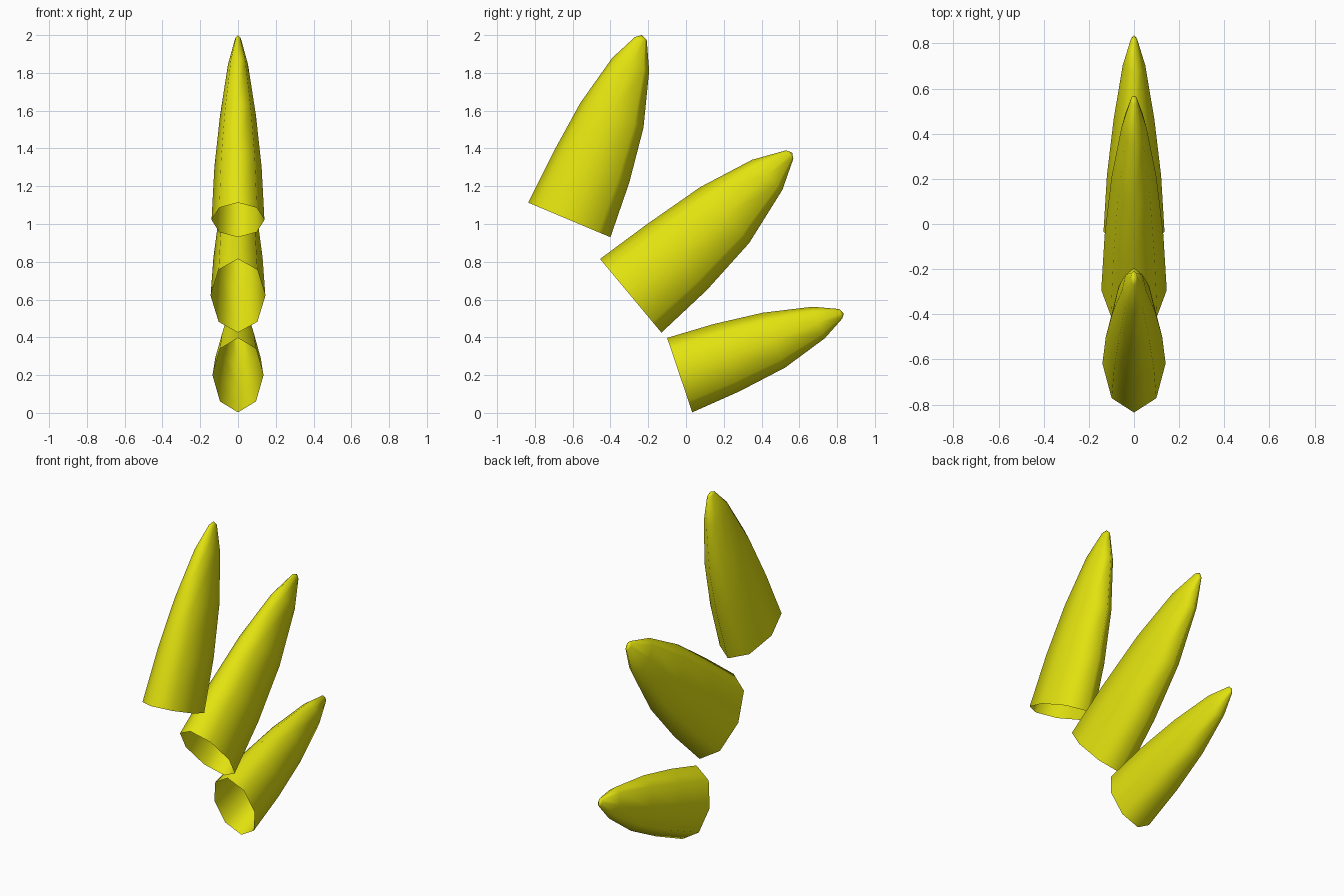
import bpy, bmesh, math
from mathutils import Vector

if "Cube" in bpy.data.objects:
    bpy.data.objects.remove(bpy.data.objects["Cube"])

yellow = bpy.data.materials.new("yellow")
yellow.diffuse_color = (0.76, 0.76, 0.005, 1)
yellow.use_nodes = True
yellow.node_tree.nodes["Principled BSDF"].inputs["Base Color"].default_value = yellow.diffuse_color

SIDES = 8


def spike(name, rings, tip):
    """Hollow spike, open at its base. Ring: upper (y, z), lower (y, z), half width."""
    bm = bmesh.new()
    loops = []
    for uy, uz, ly, lz, w in rings:
        upper, lower = Vector((0, uy, uz)), Vector((0, ly, lz))
        mid, half = (upper + lower) / 2, (upper - lower) / 2
        loops.append([bm.verts.new(mid + half * math.cos(a) + Vector((w * math.sin(a), 0, 0)))
                      for a in (2 * math.pi * i / SIDES for i in range(SIDES))])
    end = bm.verts.new((0, *tip))
    for a, b in zip(loops, loops[1:]):
        for i in range(SIDES):
            j = (i + 1) % SIDES
            bm.faces.new((a[i], a[j], b[j], b[i]))
    for i in range(SIDES):
        bm.faces.new((loops[-1][i], loops[-1][(i + 1) % SIDES], end))
    # Point all faces outward
    bm.normal_update()
    axis_mid = sum((v.co for v in loops[0]), Vector()) / SIDES
    f = bm.faces[:][0]
    if f.normal.dot(f.calc_center_median() - axis_mid) < 0:
        bmesh.ops.reverse_faces(bm, faces=bm.faces[:])
    mesh = bpy.data.meshes.new(name)
    bm.to_mesh(mesh)
    bm.free()
    mesh.materials.append(yellow)
    for p in mesh.polygons:
        p.use_smooth = True
    bpy.context.collection.objects.link(bpy.data.objects.new(name, mesh))


# Steep upper spike
spike("upper_spike", [
    (-0.835, 1.113, -0.40, 0.93, 0.14),
    (-0.70, 1.385, -0.30, 1.22, 0.125),
    (-0.56, 1.64, -0.225, 1.51, 0.095),
    (-0.39, 1.88, -0.195, 1.81, 0.053),
    (-0.27, 1.99, -0.208, 1.975, 0.015)], (-0.235, 2.0))

# Diagonal middle spike
spike("middle_spike", [
    (-0.455, 0.815, -0.13, 0.425, 0.145),
    (-0.205, 1.0, 0.11, 0.65, 0.13),
    (0.075, 1.195, 0.335, 0.90, 0.10),
    (0.35, 1.34, 0.51, 1.18, 0.055),
    (0.53, 1.39, 0.568, 1.345, 0.015)], (0.562, 1.378))

# Shallow lower spike
spike("lower_spike", [
    (-0.10, 0.397, 0.033, 0.003, 0.135),
    (0.145, 0.47, 0.285, 0.115, 0.12),
    (0.405, 0.53, 0.525, 0.24, 0.09),
    (0.67, 0.562, 0.735, 0.395, 0.05),
    (0.81, 0.55, 0.828, 0.50, 0.014)], (0.835, 0.525))
